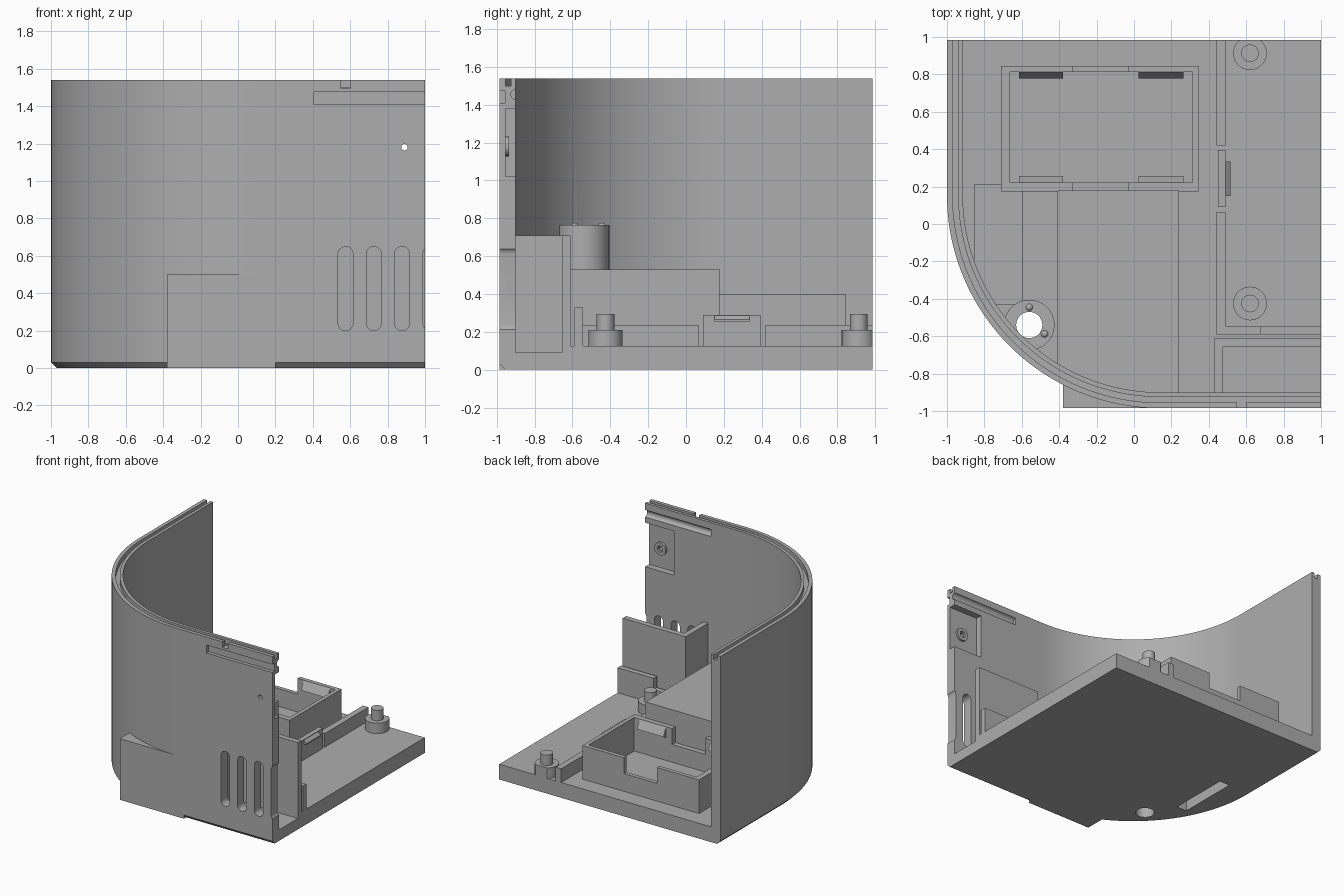
import bpy, bmesh, math
from mathutils import Vector

if "Cube" in bpy.data.objects:
    bpy.data.objects.remove(bpy.data.objects["Cube"])

grey = bpy.data.materials.new("light grey plastic")
grey.diffuse_color = (0.42, 0.42, 0.42, 1)
grey.use_nodes = True
grey.node_tree.nodes["Principled BSDF"].inputs["Base Color"].default_value = grey.diffuse_color


def finish(name, bm):
    bmesh.ops.recalc_face_normals(bm, faces=bm.faces)
    me = bpy.data.meshes.new(name)
    bm.to_mesh(me)
    bm.free()
    me.materials.append(grey)
    ob = bpy.data.objects.new(name, me)
    bpy.context.collection.objects.link(ob)
    return ob


def loft(name, rings):
    """Closed solid through rings of equal length."""
    bm = bmesh.new()
    vs = [[bm.verts.new(p) for p in r] for r in rings]
    n = len(rings[0])
    for a, b in zip(vs, vs[1:]):
        for i in range(n):
            j = (i + 1) % n
            bm.faces.new((a[i], a[j], b[j], b[i]))
    bm.faces.new(vs[0])
    bm.faces.new(vs[-1])
    return finish(name, bm)


def prism(name, pts, z0, z1):
    return loft(name, [[(x, y, z) for x, y in pts] for z in (z0, z1)])


def box(name, x0, x1, y0, y1, z0, z1):
    return prism(name, [(x0, y0), (x1, y0), (x1, y1), (x0, y1)], z0, z1)


def cyl(name, x, y, r, z0, z1, n=40):
    return prism(name, [(x + r * math.cos(2 * math.pi * i / n),
                         y + r * math.sin(2 * math.pi * i / n)) for i in range(n)], z0, z1)


def along_y(name, pts, y0, y1):
    """Prism from (x, z) points running in y."""
    return loft(name, [[(x, y, z) for x, z in pts] for y in (y0, y1)])


def along_x(name, pts, x0, x1):
    """Prism from (y, z) points running in x."""
    return loft(name, [[(x, y, z) for y, z in pts] for x in (x0, x1)])


def circle(cx, cz, r, n=24):
    return [(cx + r * math.cos(2 * math.pi * i / n),
             cz + r * math.sin(2 * math.pi * i / n)) for i in range(n)]


def cut(target, *cutters):
    for c in cutters:
        m = target.modifiers.new("cut", 'BOOLEAN')
        m.operation = 'DIFFERENCE'
        m.solver = 'EXACT'
        m.object = c
        bpy.context.view_layer.objects.active = target
        bpy.ops.object.modifier_apply(modifier=m.name)
        bpy.data.objects.remove(c)


def wall_path(off, xe, ye, n=40):
    """Front wall, round corner and left wall, moved inward by off."""
    cx, cy, r = 0.14, 0.155, 1.14 - off
    pts = [(xe, -0.985 + off)]
    for i in range(n + 1):
        a = math.radians(270 - 90 * i / n)
        pts.append((cx + r * math.cos(a), cy + r * math.sin(a)))
    return pts + [(-1 + off, ye)]


# Shell: floor with curved wall, chamfered along the bottom
def outline(off):
    return wall_path(off, 1, 0.985) + [(1, 0.985)]


shell = loft("shell", [[(x, y, z) for x, y in outline(o)]
                       for o, z in ((0.03, 0), (0, 0.03), (0, 1.54))])
cut(shell, prism("hollow", wall_path(0.085, 1.5, 1.5) + [(1.5, 1.5)], 0.125, 2))
# Groove along the rim, and a notch through its outer lip
cut(shell, prism("groove", wall_path(0.03, 1.2, 1.2) + wall_path(0.06, 1.2, 1.2)[::-1], 1.5, 1.7))
cut(shell, box("notch", 0.55, 0.6, -1.1, -0.94, 1.495, 1.7))
# Slide grooves outside and inside the front wall
cut(shell, box("outer_groove", 0.405, 1.1, -1.1, -0.957, 1.41, 1.475))
cut(shell, along_x("inner_groove", circle(-0.895, 1.455, 0.03), 0.405, 1.1))
# Recess with a screw hole
cut(shell, box("recess", 0.74, 1.1, -0.953, -0.8, 1.02, 1.38))
cut(shell, along_y("screw_hole", circle(0.89, 1.18, 0.017), -1.1, -0.8))
# Vent slots with round ends
for i in range(4):
    x = 0.575 + 0.151 * i
    pts = [(x + 0.04 * math.cos(math.radians(a)),
            (0.61 if a <= 180 else 0.24) + 0.04 * math.sin(math.radians(a)))
           for a in list(range(0, 181, 15)) + list(range(181, 361, 15)) + [359]]
    cut(shell, along_y("vent", pts, -1.1, -0.8))
# Drain hole, underside pocket and front tray pocket
cut(shell, cyl("drain", -0.56, -0.54, 0.07, -0.1, 0.8))
cut(shell, box("pocket", -0.78, -0.69, -0.32, 0.18, -0.1, 0.1))
cut(shell, box("tray_pocket", 0.475, 1.1, -0.9, -0.655, 0.09, 0.3))

# Ring around the screw hole
ring = along_y("screw_ring", circle(0.89, 1.18, 0.052), -0.955, -0.935)
cut(ring, along_y("ring_hole", circle(0.89, 1.18, 0.025), -1, -0.9))

# Front block and inner platform
box("front_block", -0.38, 0.2, -0.985, -0.8, 0, 0.5)
prism("platform", [(-0.41, 0.18), (-0.41, -0.79), (0, -0.93), (0.24, -0.93), (0.24, 0.18)], 0.11, 0.53)
prism("side_block", [(-0.855, 0.21), (-0.855, -0.2), (-0.77, -0.43),
                     (-0.595, -0.43), (-0.595, 0.21)], 0.11, 0.3)

# Hollow tall post with three bumps
post = cyl("tall_post", -0.56, -0.54, 0.135, 0.1, 0.765)
cut(post, cyl("post_hole", -0.56, -0.54, 0.07, 0, 1))
for k in range(3):
    a = math.radians(90 + 120 * k)
    bm = bmesh.new()
    bmesh.ops.create_uvsphere(bm, u_segments=12, v_segments=8, radius=0.022)
    bmesh.ops.translate(bm, verts=bm.verts, vec=Vector(
        (-0.56 + 0.095 * math.cos(a), -0.54 + 0.095 * math.sin(a), 0.755)))
    finish("post_bump", bm)

# Open tray with notched long walls
tray = box("tray", -0.71, 0.345, 0.175, 0.845, 0.11, 0.4)
cut(tray, box("tray_hollow", -0.663, 0.313, 0.222, 0.812, 0, 1))
cut(tray, box("tray_notch", -0.33, -0.03, 0, 1, 0.27, 1))
# Wedge catches inside the tray
for x0, x1 in ((-0.615, -0.38), (0.025, 0.265)):
    for y, s in ((0.22, 1), (0.814, -1)):
        along_x("tray_catch", [(y, 0.4), (y, 0.31), (y + s * 0.037, 0.33)], x0, x1)

# Locating posts with pins, trimmed flush at the back edge
for y in (0.913, -0.425):
    p = cyl("locating_post", 0.62, y, 0.09, 0.11, 0.21)
    if y > 0:
        cut(p, box("trim", 0, 1, 0.985, 1.2, 0, 1))
    cyl("locating_pin", 0.62, y, 0.047, 0.2, 0.295)

# Low rail with a spring clip set in its gap
box("rail_front", 0.44, 0.49, -0.59, 0.065, 0.11, 0.237)
box("rail_back", 0.44, 0.49, 0.42, 0.985, 0.11, 0.237)
box("spring_clip", 0.45, 0.49, 0.09, 0.395, 0.11, 0.29)
along_y("clip_lip", [(0.485, 0.29), (0.485, 0.255), (0.515, 0.255), (0.515, 0.265)], 0.15, 0.335)

# Cross rail with raised end
box("cross_rail", 0.44, 0.68, -0.59, -0.545, 0.11, 0.237)
box("cross_rail_end", 0.675, 1, -0.59, -0.545, 0.11, 0.33)

# Tall corner screen behind the vents
prism("vent_screen", [(0.43, -0.92), (0.475, -0.92), (0.475, -0.655), (1, -0.655),
                      (1, -0.61), (0.43, -0.61)], 0.08, 0.71)

# Smooth the round faces, keep hard edges
bpy.ops.object.select_all(action='SELECT')
bpy.context.view_layer.objects.active = shell
bpy.ops.object.shade_smooth_by_angle(angle=math.radians(25))
